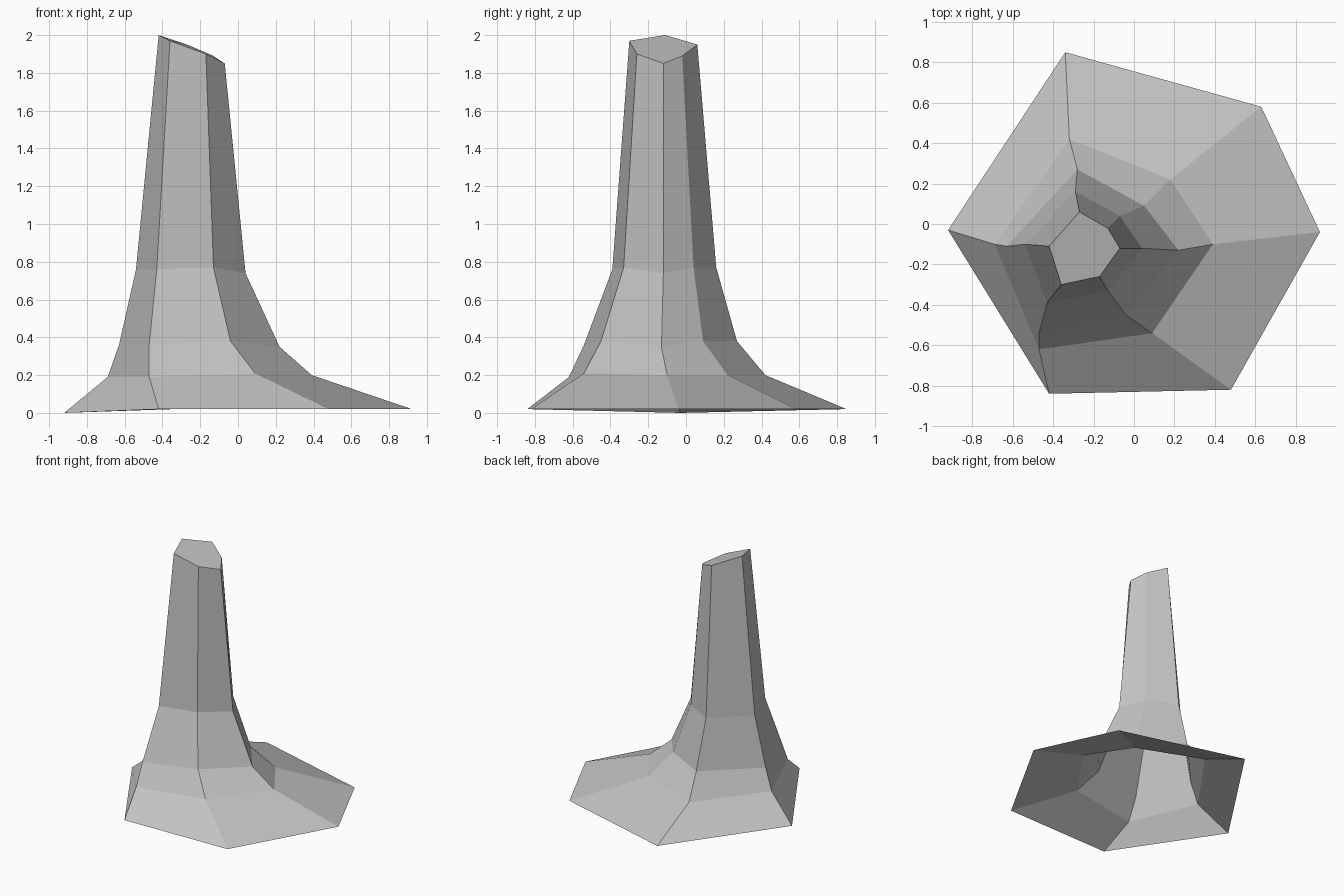
import bpy
import bmesh

# Remove the default object
cube = bpy.data.objects.get("Cube")
if cube:
    bpy.data.objects.remove(cube, do_unlink=True)

# One plain grey for the whole model
grey = bpy.data.materials.new("plain grey")
grey.use_nodes = True
colour = (0.55, 0.55, 0.55, 1)
grey.diffuse_color = colour
grey.node_tree.nodes["Principled BSDF"].inputs["Base Color"].default_value = colour

# Six corner ribs, each running from the flared foot up to the slanted tip
ribs = {
    "back_right": [(.63, .58, .02), (.18, .22, .2), (.05, .09, .38), (-.07, .04, .77), (-.13, -.02, 1.89)],
    "back_left": [(-.34, .85, .02), (-.32, .42, .2), (-.28, .27, .38), (-.29, .16, .77), (-.27, .06, 1.95)],
    "left": [(-.92, -.03, 0), (-.69, -.1, .19), (-.63, -.11, .36), (-.54, -.1, .76), (-.42, -.11, 2)],
    "front_left": [(-.42, -.84, .02), (-.47, -.62, .19), (-.47, -.54, .36), (-.43, -.39, .76), (-.36, -.3, 1.97)],
    "front_right": [(.48, -.82, .02), (.09, -.54, .21), (-.04, -.45, .38), (-.13, -.33, .77), (-.17, -.26, 1.9)],
    "right": [(.92, -.04, .02), (.39, -.1, .2), (.22, -.13, .35), (.04, -.12, .74), (-.07, -.12, 1.85)],
}


def skin_ribs(name, rib_points, material):
    """Join neighbouring ribs with flat panels and cap the tip, leaving the foot open."""
    bm = bmesh.new()
    columns = [[bm.verts.new(point) for point in rib] for rib in rib_points]
    for near, far in zip(columns, columns[1:] + columns[:1]):
        for low in range(len(near) - 1):
            high = low + 1
            bm.faces.new((near[low], far[low], far[high], near[high]))
    bm.faces.new([column[-1] for column in columns])
    mesh = bpy.data.meshes.new(name)
    bm.to_mesh(mesh)
    bm.free()
    mesh.materials.append(material)
    obj = bpy.data.objects.new(name, mesh)
    bpy.context.collection.objects.link(obj)
    return obj


# Hollow flared column, flat shaded
skin_ribs("flared_column", list(ribs.values()), grey)
